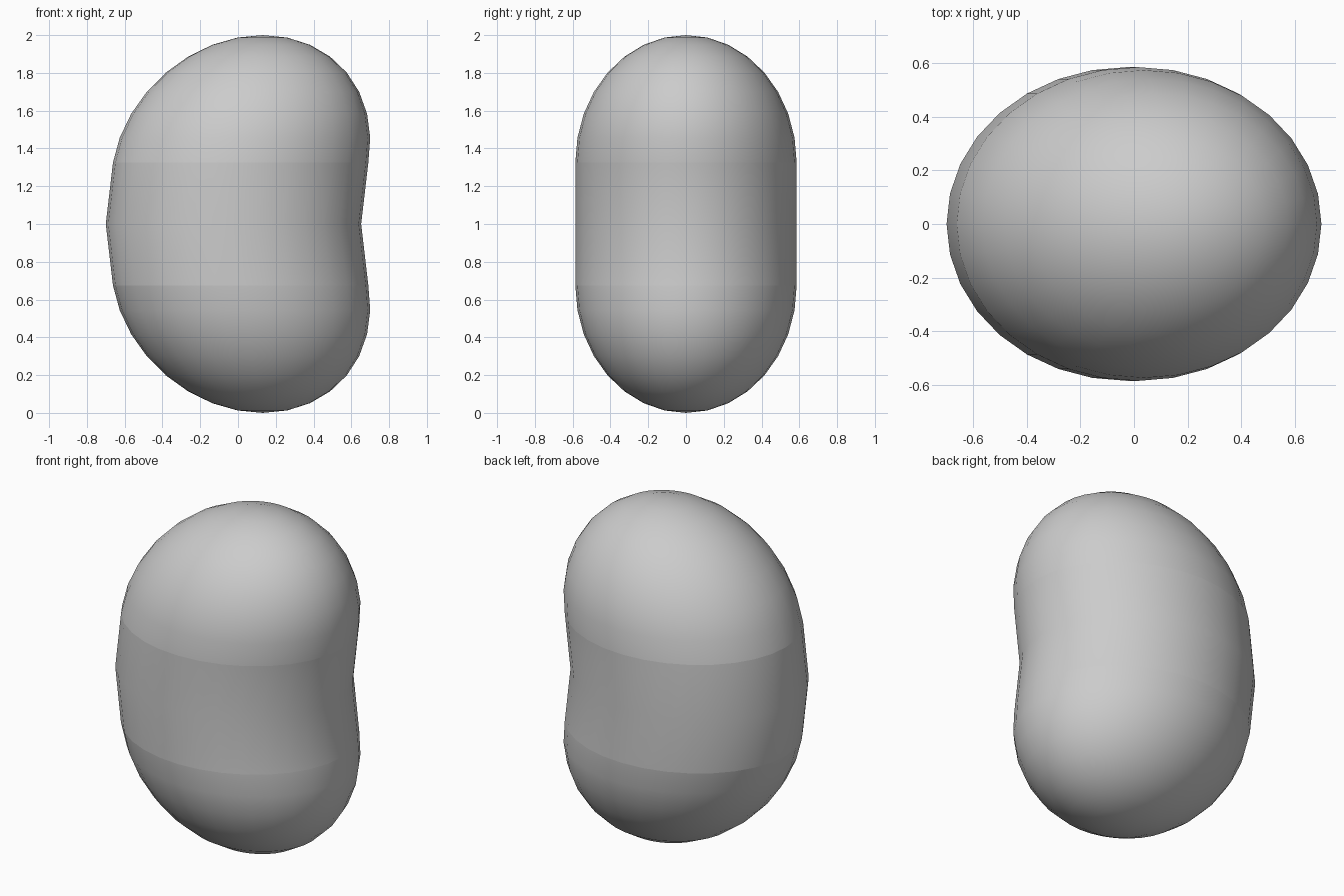
import bpy, bmesh
from math import sin, cos, pi

if "Cube" in bpy.data.objects:
    bpy.data.objects.remove(bpy.data.objects["Cube"])

SEGS, LATS = 32, 8
RX, RY = 0.676, 0.586      # elliptical cross-section
CAP_Z, CAP_H = 1.325, 0.675  # start and height of the upper dome

# upper half rings: (height, x centre, scale), leaning towards +x
upper = []
for k in range(LATS):
    a = k * pi / 2 / LATS
    z = CAP_Z + CAP_H * sin(a)
    upper.append((z, 0.014 + 0.174 * (z - CAP_Z), cos(a)))
middle = [(1.0, -0.024, 1.0)]
lower = [(2 - z, cx, s) for z, cx, s in reversed(upper)]
rings = lower + middle + upper

bm = bmesh.new()
loops = []
for z, cx, s in rings:
    loops.append([bm.verts.new((cx + RX * s * cos(2 * pi * i / SEGS),
                                RY * s * sin(2 * pi * i / SEGS), z))
                  for i in range(SEGS)])

# side faces
for lo, hi in zip(loops, loops[1:]):
    for i in range(SEGS):
        j = (i + 1) % SEGS
        bm.faces.new((lo[i], lo[j], hi[j], hi[i]))

# poles
tip_x = 0.014 + 0.174 * CAP_H
bottom = bm.verts.new((tip_x, 0, 0))
top = bm.verts.new((tip_x, 0, 2))
for i in range(SEGS):
    j = (i + 1) % SEGS
    bm.faces.new((bottom, loops[0][j], loops[0][i]))
    bm.faces.new((top, loops[-1][i], loops[-1][j]))

# smooth shading with a crease where the domes meet the waist band
for f in bm.faces:
    f.smooth = True
for ring in (loops[LATS - 1], loops[LATS + 1]):
    for i in range(SEGS):
        bm.edges.get((ring[i], ring[(i + 1) % SEGS])).smooth = False

mesh = bpy.data.meshes.new("bean_body")
bm.to_mesh(mesh)
bm.free()
bpy.context.collection.objects.link(bpy.data.objects.new("bean_body", mesh))
